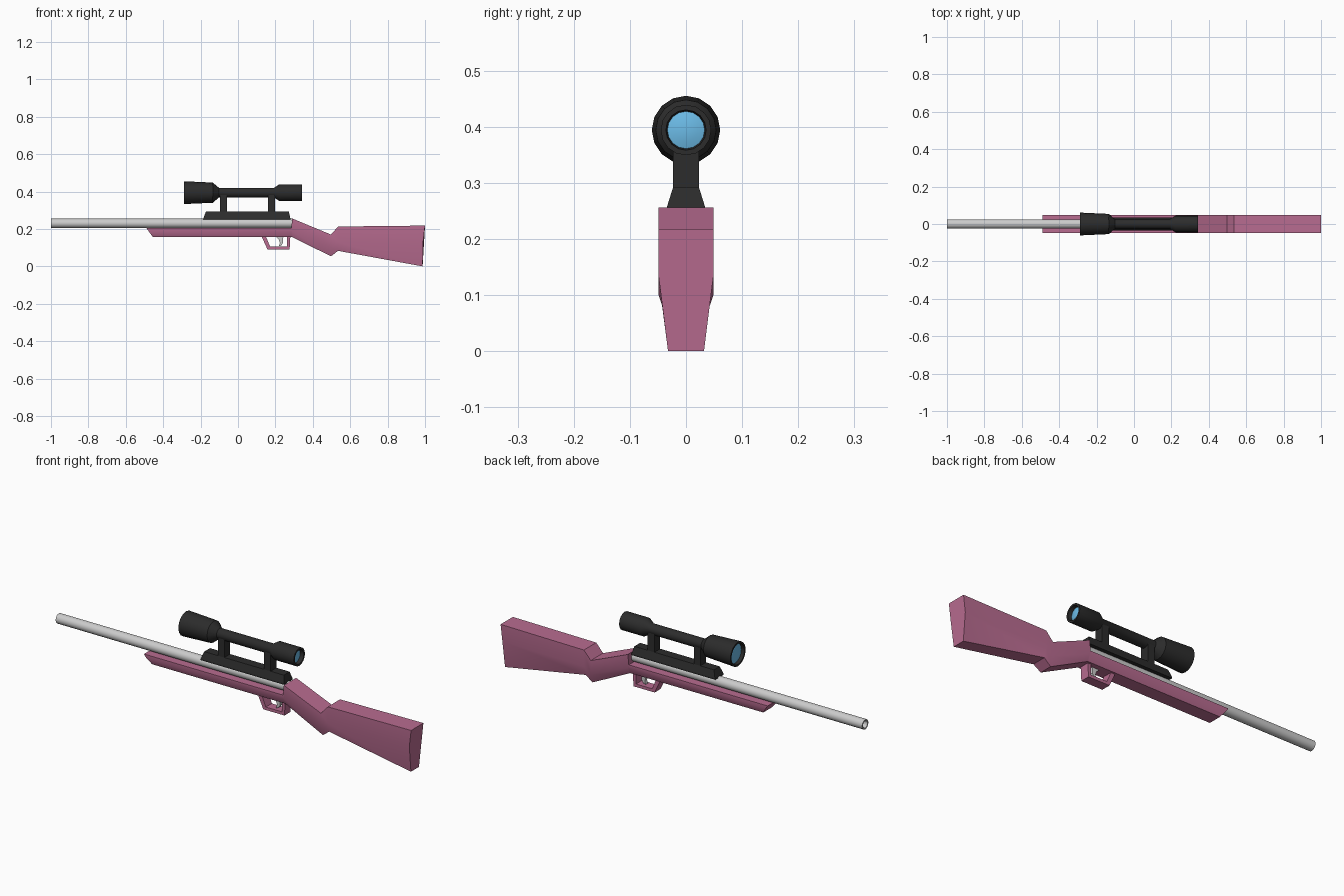
import bpy, bmesh, math

if "Cube" in bpy.data.objects:
    bpy.data.objects.remove(bpy.data.objects["Cube"])


def material(name, rgb):
    m = bpy.data.materials.new(name)
    m.diffuse_color = (*rgb, 1)
    m.use_nodes = True
    m.node_tree.nodes["Principled BSDF"].inputs["Base Color"].default_value = m.diffuse_color
    return m


PINK = material("pink", (0.48, 0.15, 0.28))
BLACK = material("black", (0.025, 0.025, 0.025))
BLUE = material("glass_blue", (0.15, 0.5, 0.8))


def finish(name, bm, mat=None, smooth=True):
    bmesh.ops.recalc_face_normals(bm, faces=bm.faces)
    me = bpy.data.meshes.new(name)
    bm.to_mesh(me)
    bm.free()
    ob = bpy.data.objects.new(name, me)
    bpy.context.collection.objects.link(ob)
    if mat:
        me.materials.append(mat)
    if smooth:
        bpy.ops.object.select_all(action='DESELECT')
        bpy.context.view_layer.objects.active = ob
        ob.select_set(True)
        bpy.ops.object.shade_smooth_by_angle(angle=math.radians(32))
    return ob


def loft(name, sections, mat, smooth=True):
    """Skin equal-length rings of 3D points and cap both ends."""
    bm = bmesh.new()
    rings = [[bm.verts.new(p) for p in s] for s in sections]
    n = len(rings[0])
    for a, b in zip(rings, rings[1:]):
        for i in range(n):
            j = (i + 1) % n
            bm.faces.new((a[i], a[j], b[j], b[i]))
    bm.faces.new(rings[0])
    bm.faces.new(rings[-1])
    return finish(name, bm, mat, smooth)


def lathe(name, profile, z, mat=None, sides=16):
    """Spin (x, radius) points around a lengthwise axis at height z."""
    bm = bmesh.new()
    vs = [bm.verts.new((x, 0, z + r)) for x, r in profile]
    es = [bm.edges.new(e) for e in zip(vs, vs[1:])]
    bmesh.ops.spin(bm, geom=vs + es, cent=(0, 0, z), axis=(1, 0, 0),
                   angle=math.tau, steps=sides)
    bmesh.ops.remove_doubles(bm, verts=bm.verts, dist=1e-5)
    return finish(name, bm, mat)


def slab(name, outline, w, mat=None):
    """Extrude an (x, z) outline across y."""
    return loft(name, [[(x, y, z) for x, z in outline] for y in (-w, w)], mat, False)


# Stock: each section is top, side and bottom (x, z) plus bottom half width
W = 0.049
stock = [
    ((-.49, .205), (-.478, .188), (-.455, .157), .034),
    ((.285, .205), (.285, .188), (.285, .157), .034),
    ((.29, .256), (.29, .188), (.29, .156), .034),
    ((.497, .17), (.497, .10), (.497, .054), .033),
    ((.535, .213), (.535, .13), (.535, .083), .037),
    ((1.0, .218), (.99, .135), (.987, 0), .032),
]
loft("stock", [[(t[0], -W, t[1]), (m[0], -W, m[1]), (b[0], -wb, b[1]),
                (b[0], wb, b[1]), (m[0], W, m[1]), (t[0], W, t[1])]
               for t, m, b, wb in stock], PINK)

# Barrel with hollow muzzle
lathe("barrel", [(-.85, 0), (-.85, .018), (-1, .018), (-1, .025), (.292, .025), (.292, 0)], .23)

# Trigger guard: closed square-section loop
outer = [(.125, .162), (.158, .09), (.276, .09), (.28, .162)]
inner = [(.15, .158), (.172, .105), (.262, .105), (.262, .158)]
bm = bmesh.new()
loops = [[bm.verts.new((x, y, z)) for x, z in pts]
         for pts, y in ((outer, -.024), (outer, .024), (inner, .024), (inner, -.024))]
for a, b in zip(loops, loops[1:] + loops[:1]):
    for i in range(4):
        j = (i + 1) % 4
        bm.faces.new((a[i], a[j], b[j], b[i]))
finish("trigger_guard", bm, PINK, False)

# Trigger
slab("trigger", [(.2, .16), (.218, .143), (.224, .125), (.219, .108), (.232, .112),
                 (.242, .128), (.24, .146), (.243, .16)], .009)

# Scope rail, narrowing upward
loft("scope_rail", [[(x0, -w, z), (x1, -w, z), (x1, w, z), (x0, w, z)]
                    for x0, x1, w, z in ((-.187, .281, .034, .25), (-.185, .28, .034, .257),
                                         (-.172, .272, .023, .292))], BLACK, False)

# Scope mounts
for name, x0, x1 in (("front_mount", -.096, -.06), ("rear_mount", .16, .198)):
    slab(name, [(x0, .285), (x1, .285), (x1, .392), (x0, .392)], .023, BLACK)

# Scope body with recessed ends
SZ = .394
lathe("scope", [(-.272, 0), (-.272, .05), (-.29, .052), (-.29, .061), (-.135, .054),
                (-.102, .026), (.192, .026), (.222, .045), (.342, .045), (.342, .036),
                (.322, .033), (.322, 0)], SZ, BLACK)

# Lenses, slightly domed
for name, x, r, d in (("front_lens", -.2735, .0505, -1), ("rear_lens", .3235, .0335, 1)):
    lathe(name, [(x + .006 * d, 0), (x + .004 * d, r * .6), (x, r), (x - .001 * d, 0)], SZ, BLUE)
